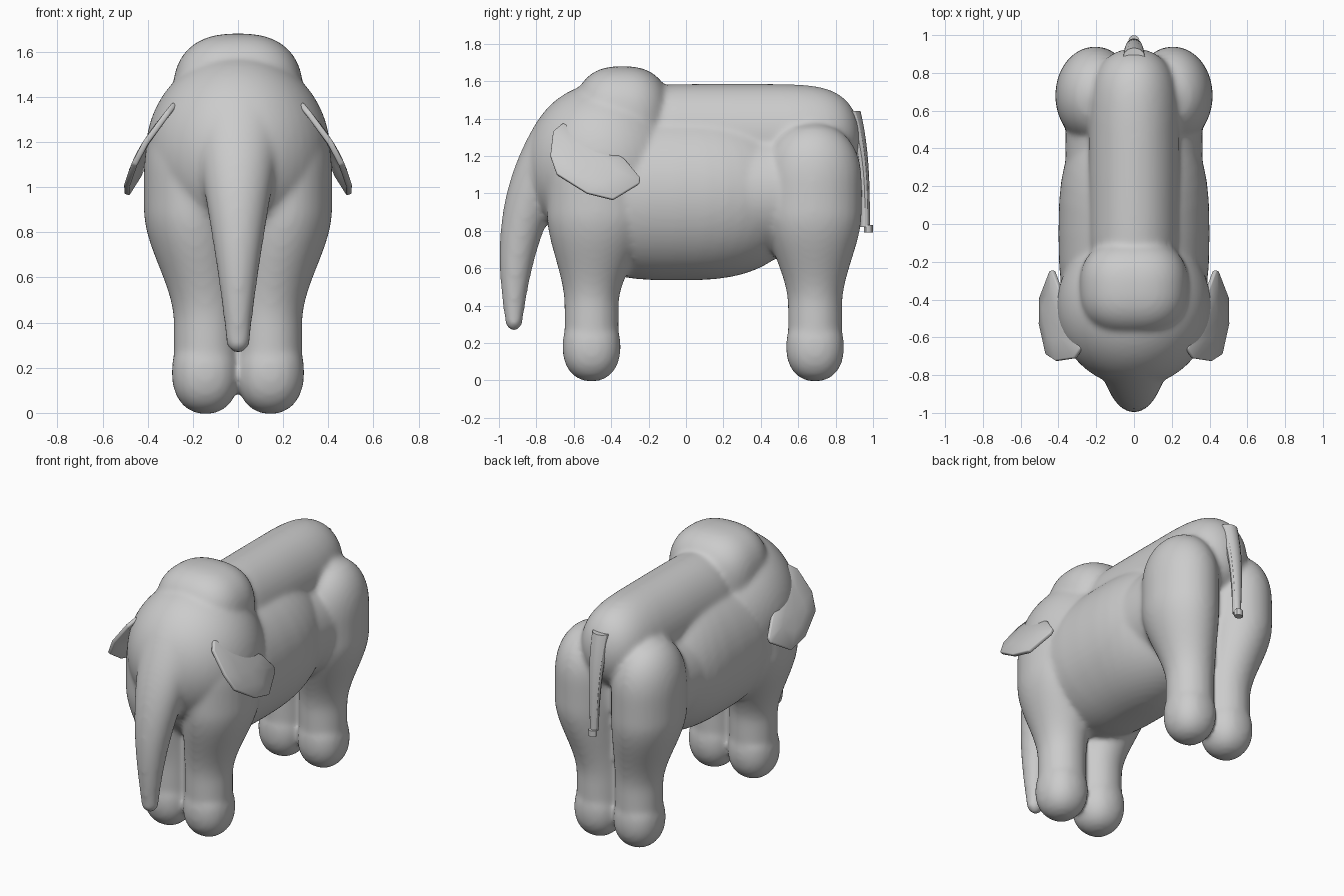
import bpy, bmesh, math
from mathutils import Vector

cube = bpy.data.objects.get("Cube")
if cube:
    bpy.data.objects.remove(cube)

grey = bpy.data.materials.new("grey hide")
grey.use_nodes = True
hide_colour = (0.6, 0.6, 0.6, 1)
grey.diffuse_color = hide_colour
grey.node_tree.nodes["Principled BSDF"].inputs["Base Color"].default_value = hide_colour


def loft(bm, ring_rule, steps, segments):
    """Closed skin over stacked ellipses; ring_rule(t) gives the centre and two radii."""
    rings = []
    for step in range(steps + 1):
        centre, radius_x, radius_y = ring_rule(step / steps)
        ring = []
        for i in range(segments):
            angle = math.tau * i / segments
            offset = Vector((radius_x * math.cos(angle), radius_y * math.sin(angle), 0))
            ring.append(bm.verts.new(Vector(centre) + offset))
        rings.append(ring)
    for low, high in zip(rings, rings[1:]):
        for i in range(segments):
            j = (i + 1) % segments
            bm.faces.new((low[i], low[j], high[j], high[i]))
    bm.faces.new(rings[0])
    bm.faces.new(rings[-1])


def blob(bm, centre, radii, powers=(1, 1, 1)):
    """Ellipsoid; a power below one makes it fuller along that axis."""
    sphere = bmesh.ops.create_uvsphere(bm, u_segments=48, v_segments=32, radius=1)
    for vert in sphere["verts"]:
        vert.co = [c + r * math.copysign(abs(k) ** p, k)
                   for c, r, k, p in zip(centre, radii, vert.co, powers)]


def finish(name, bm):
    """Turn the bmesh into a smooth grey object."""
    bmesh.ops.recalc_face_normals(bm, faces=bm.faces)
    mesh = bpy.data.meshes.new(name)
    bm.to_mesh(mesh)
    bm.free()
    mesh.shade_smooth()
    mesh.materials.append(grey)
    obj = bpy.data.objects.new(name, mesh)
    bpy.context.collection.objects.link(obj)
    return obj


def leg(bm, side, foot_y, top_y, length):
    """Ball foot and a column that swells into the shoulder or haunch, closed by a dome."""
    blob(bm, (side * 0.143, foot_y, 0.18), (0.15, 0.155, 0.185), (0.9, 0.9, 0.9))
    top, dome_start = 1.38, 1.04

    def ring(t):
        z = 0.15 + (top - 0.15) * t
        swell = min(max((z - 0.4) / 0.5, 0), 1)
        swell = swell * swell * (3 - 2 * swell)
        rise = max(z - dome_start, 0) / (top - dome_start)
        dome = math.sqrt(max(1 - rise ** 2.5, 0.01))
        half = 0.14 + 0.066 * swell
        depth = 0.145 + (length - 0.145) * swell
        y = foot_y + (top_y - foot_y) * swell
        return (side * half, y, z), (half + 0.005) * dome, depth * dome

    loft(bm, ring, 40, 32)


# Body: overlapping masses fused into one skin
bm = bmesh.new()
long = (1, 0.7, 1)
very_long = (1, 0.35, 1)
boxy = (0.8, 0.8, 0.8)
blob(bm, (0, -0.05, 0.99), (0.4, 0.7, 0.455), long)            # barrel
blob(bm, (0, 0.2, 1), (0.365, 0.6, 0.35), very_long)           # flanks
blob(bm, (0, 0.25, 1.3), (0.24, 0.68, 0.285), very_long)       # spine
blob(bm, (0, -0.44, 1.15), (0.41, 0.42, 0.44))                 # head
blob(bm, (0, -0.34, 1.4), (0.29, 0.26, 0.28), boxy)            # shoulder hump

# shoulders, haunches and legs
for side in (-1, 1):
    leg(bm, side, -0.505, -0.47, 0.275)
    leg(bm, side, 0.69, 0.68, 0.26)


# trunk, hanging forward and narrowing to a round tip
def trunk_ring(t):
    centre = (0, -0.92 + 0.33 * t ** 2.5, 0.32 + 1.08 * t)
    return centre, 0.054 + 0.17 * t ** 1.2, 0.048 + 0.15 * t


loft(bm, trunk_ring, 24, 32)
blob(bm, (0, -0.92, 0.32), (0.054, 0.048, 0.055))

body = finish("body", bm)
fuse = body.modifiers.new("fuse", "REMESH")
fuse.mode = "VOXEL"
fuse.voxel_size = 0.016
fuse.use_smooth_shade = True
soften = body.modifiers.new("soften", "SMOOTH")
soften.factor = 0.5
soften.iterations = 10


# Tail, lying against the rump, with a small tip
def tail_ring(t):
    centre = (0, 0.957 - 0.08 * t ** 3, 0.82 + 0.62 * t)
    return centre, 0.025 + 0.035 * t, 0.026 + 0.03 * t ** 3


def tip_ring(t):
    return (0, 0.975, 0.79 + 0.04 * t), 0.028, 0.024


for name, rule, steps in (("tail", tail_ring, 12), ("tail_tip", tip_ring, 1)):
    bm = bmesh.new()
    loft(bm, rule, steps, 12)
    finish(name, bm)
    bpy.context.view_layer.objects.active = bpy.data.objects[name]
    bpy.data.objects[name].select_set(True)
    bpy.ops.object.shade_smooth_by_angle()
    bpy.data.objects[name].select_set(False)

# Ears: bowed plates leaning out from the head
ear_outline = [(-0.66, 1.37), (-0.71, 1.33), (-0.725, 1.2), (-0.69, 1.1), (-0.53, 1),
               (-0.39, 0.965), (-0.25, 1.05), (-0.245, 1.08), (-0.33, 1.18), (-0.6, 1.35)]
ear_middle = (-0.5, 1.15)


def ear_point(side, y, z):
    drop = 1.36 - z
    bow = 0.035 * math.sin(math.pi * drop / 0.4)
    tuck = 0.2 * max(0, y + 0.45)
    return (side * (0.285 + 0.55 * drop + bow - tuck), y, z)


for side, name in ((1, "left_ear"), (-1, "right_ear")):
    bm = bmesh.new()
    middle_y, middle_z = ear_middle
    rim = [bm.verts.new(ear_point(side, y, z)) for y, z in ear_outline]
    inner = [bm.verts.new(ear_point(side, (y + middle_y) / 2, (z + middle_z) / 2))
             for y, z in ear_outline]
    hub = bm.verts.new(ear_point(side, middle_y, middle_z))
    for i in range(len(rim)):
        j = (i + 1) % len(rim)
        bm.faces.new((rim[i], rim[j], inner[j], inner[i]))
        bm.faces.new((inner[i], inner[j], hub))
    ear = finish(name, bm)
    plate = ear.modifiers.new("thickness", "SOLIDIFY")
    plate.thickness = 0.026
    plate.offset = 0
    rounding = ear.modifiers.new("soft rim", "BEVEL")
    rounding.width = 0.008
    rounding.segments = 2
